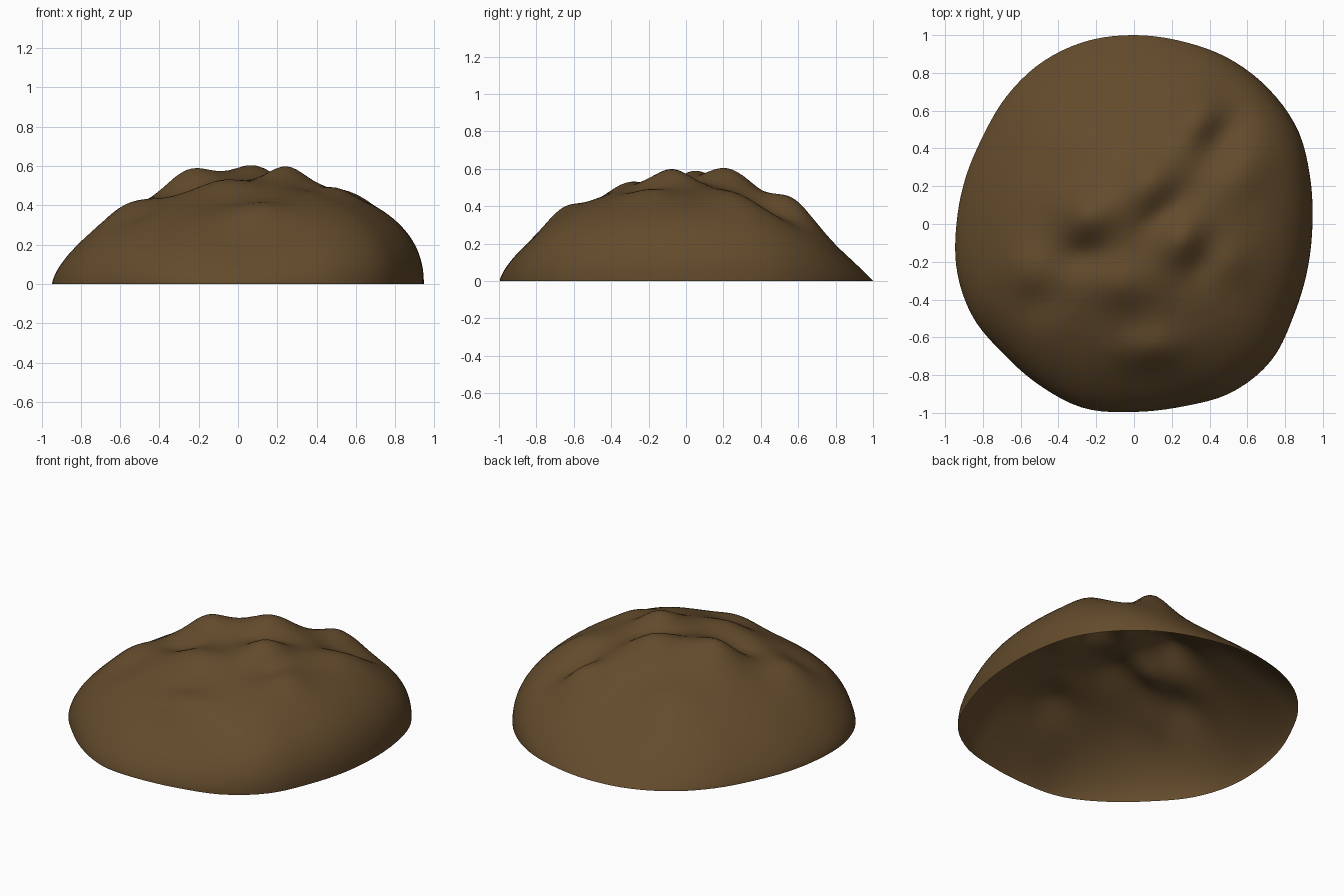
import bpy, bmesh, math

if "Cube" in bpy.data.objects:
    bpy.data.objects.remove(bpy.data.objects["Cube"])

# Rim radius every 15 degrees and edge roundness every 45 degrees
RIM = [.945, .965, 1.0, 1.01, 1.01, 1.0, 1.0, 1.0, .985, .955, .925, .925,
       .94, .97, .985, .975, .99, 1.01, .995, 1.0, 1.03, 1.025, .975, .95]
EDGE_Q = [.45, .5, .95, .78, .7, .58, .70, .48]
EDGE_P = [2.5, 2.2, 1.75, 1.8, 1.8, 1.9, 1.8, 2.2]

# Lumps and hollows: x, y, height, half-width along, half-width across, turn (degrees)
BUMPS = [
    (.06, .23, .105, .19, .15, 45), (-.25, .05, .095, .15, .14, 20),
    (.25, -.08, .085, .15, .12, 60), (-.05, -.32, .05, .17, .13, 0),
    (.08, -.66, .055, .18, .11, 5), (.33, .57, .075, .15, .12, 50),
    (.50, -.20, .03, .12, .12, 30), (-.58, -.24, .035, .13, .12, 30),
    (.58, .26, .03, .17, .12, 45), (-.2, .5, .03, .22, .16, 0),
    (.46, .45, -.06, .18, .10, 55), (.18, .08, -.025, .20, .09, 40),
    (-.26, -.16, -.05, .14, .10, 10), (-.50, -.42, -.02, .14, .10, 20),
    (.36, -.2, -.025, .13, .09, 55),
]


def around(values, angle):
    """Smooth closed interpolation of evenly spaced values."""
    n = len(values)
    f = (angle / math.tau * n) % n
    i, u = int(f), f - int(f)
    a, b, c, d = (values[(i + k) % n] for k in (-1, 0, 1, 2))
    return b + .5 * u * (c - a + u * (2*a - 5*b + 4*c - d + u * (3*(b - c) + d - a)))


def height(x, y, t, angle):
    """Rounded dome profile plus lumps that fade out at the rim."""
    z = .525 * max(0, 1 - t ** around(EDGE_P, angle)) ** around(EDGE_Q, angle)
    fade = min(1, (1 - t) / .18)
    for bx, by, h, la, lb, turn in BUMPS:
        c, s = math.cos(math.radians(turn)), math.sin(math.radians(turn))
        u, v = (x - bx) * c + (y - by) * s, (y - by) * c - (x - bx) * s
        z += fade * h * math.exp(-(u / la) ** 2 - (v / lb) ** 2)
    return max(z, 0)


# Mound: open-bottomed dome made of rings, denser toward the rim
SEGS, RINGS = 112, 48
bm = bmesh.new()
top = bm.verts.new((0, 0, height(0, 0, 0, 0)))
rings = []
for j in range(1, RINGS + 1):
    t = math.sin(j / RINGS * math.pi / 2)
    ring = []
    for i in range(SEGS):
        a = math.tau * i / SEGS
        r = around(RIM, a) * t
        x, y = r * math.cos(a), r * math.sin(a)
        ring.append(bm.verts.new((x, y, height(x, y, t, a))))
    rings.append(ring)
for i in range(SEGS):
    k = (i + 1) % SEGS
    bm.faces.new((top, rings[0][i], rings[0][k]))
    for inner, outer in zip(rings, rings[1:]):
        bm.faces.new((inner[i], outer[i], outer[k], inner[k]))
for f in bm.faces:
    f.smooth = True
mesh = bpy.data.meshes.new("mound")
bm.to_mesh(mesh)
bm.free()
mound = bpy.data.objects.new("mound", mesh)
bpy.context.collection.objects.link(mound)

# Earth brown
mat = bpy.data.materials.new("earth")
mat.diffuse_color = (.125, .07, .025, 1)
mat.use_nodes = True
mat.node_tree.nodes["Principled BSDF"].inputs["Base Color"].default_value = mat.diffuse_color
mesh.materials.append(mat)
